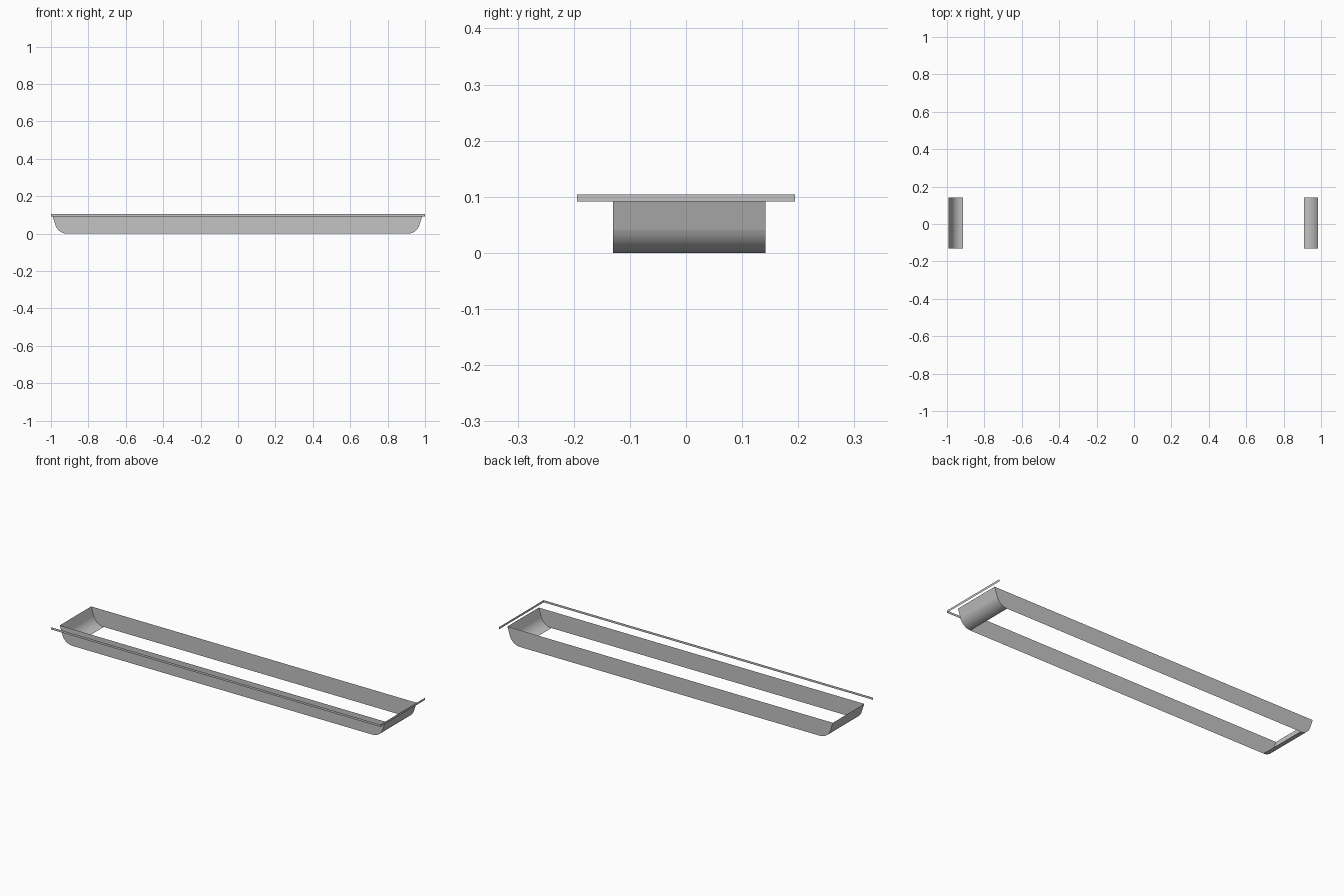
import bpy, math

cube = bpy.data.objects.get("Cube")
if cube:
    bpy.data.objects.remove(cube, do_unlink=True)

# single grey finish
grey = bpy.data.materials.new("plain grey")
grey.use_nodes = True
COLOUR = (0.55, 0.55, 0.55, 1)
grey.diffuse_color = COLOUR
grey.node_tree.nodes["Principled BSDF"].inputs["Base Color"].default_value = COLOUR


def add_sheet(name, verts, faces, smooth=False):
    mesh = bpy.data.meshes.new(name)
    mesh.from_pydata(verts, [], faces)
    mesh.materials.append(grey)
    for p in mesh.polygons:
        p.use_smooth = smooth
    obj = bpy.data.objects.new(name, mesh)
    bpy.context.collection.objects.link(obj)
    return obj


FRONT, BACK = -0.13, 0.142          # tray walls in y
RIM_X, RIM_Y = 1.0, 0.194           # rim half sizes
LIP, TOP = 0.092, 0.104             # tray top and rim top
CENTRE = -0.003                     # tray sits slightly off centre in x

# end profile: sloping wall running into a rounded foot, half length outwards
R, CX, START, STEPS = 0.065, 0.911, 22, 10
profile = [(0.988, LIP)]
for i in range(STEPS + 1):
    a = math.radians(-START - (90 - START) * i / STEPS)
    profile.append((CX + R * math.cos(a), R + R * math.sin(a)))
n = len(profile)

# curved end walls, open between them at the bottom
for name, s in (("left_end_wall", 1), ("right_end_wall", -1)):
    verts = [(CENTRE + s * x, y, z) for y in (FRONT, BACK) for x, z in profile]
    faces = []
    for i in range(n - 1):
        f = (i, i + n, i + n + 1, i + 1)
        faces.append(f[::-1] if s > 0 else f)
    wall = add_sheet(name, verts, faces, smooth=True)
    wall.data.polygons[0].use_smooth = False

# long side walls, cut to the end profile
outline = [(CENTRE + x, z) for x, z in profile]
outline += [(CENTRE - x, z) for x, z in reversed(profile)]
for name, y in (("front_wall", FRONT), ("back_wall", BACK)):
    face = list(range(len(outline)))
    if y > 0:
        face.reverse()
    add_sheet(name, [(x, y, z) for x, z in outline], [face])

# thin upright rim edges, front and left side only
add_sheet("front_rim_edge",
          [(-RIM_X, -RIM_Y, LIP), (RIM_X, -RIM_Y, LIP),
           (RIM_X, -RIM_Y, TOP), (-RIM_X, -RIM_Y, TOP)], [(0, 1, 2, 3)])
add_sheet("left_rim_edge",
          [(RIM_X, -RIM_Y, LIP), (RIM_X, RIM_Y, LIP),
           (RIM_X, RIM_Y, TOP), (RIM_X, -RIM_Y, TOP)], [(0, 1, 2, 3)])
